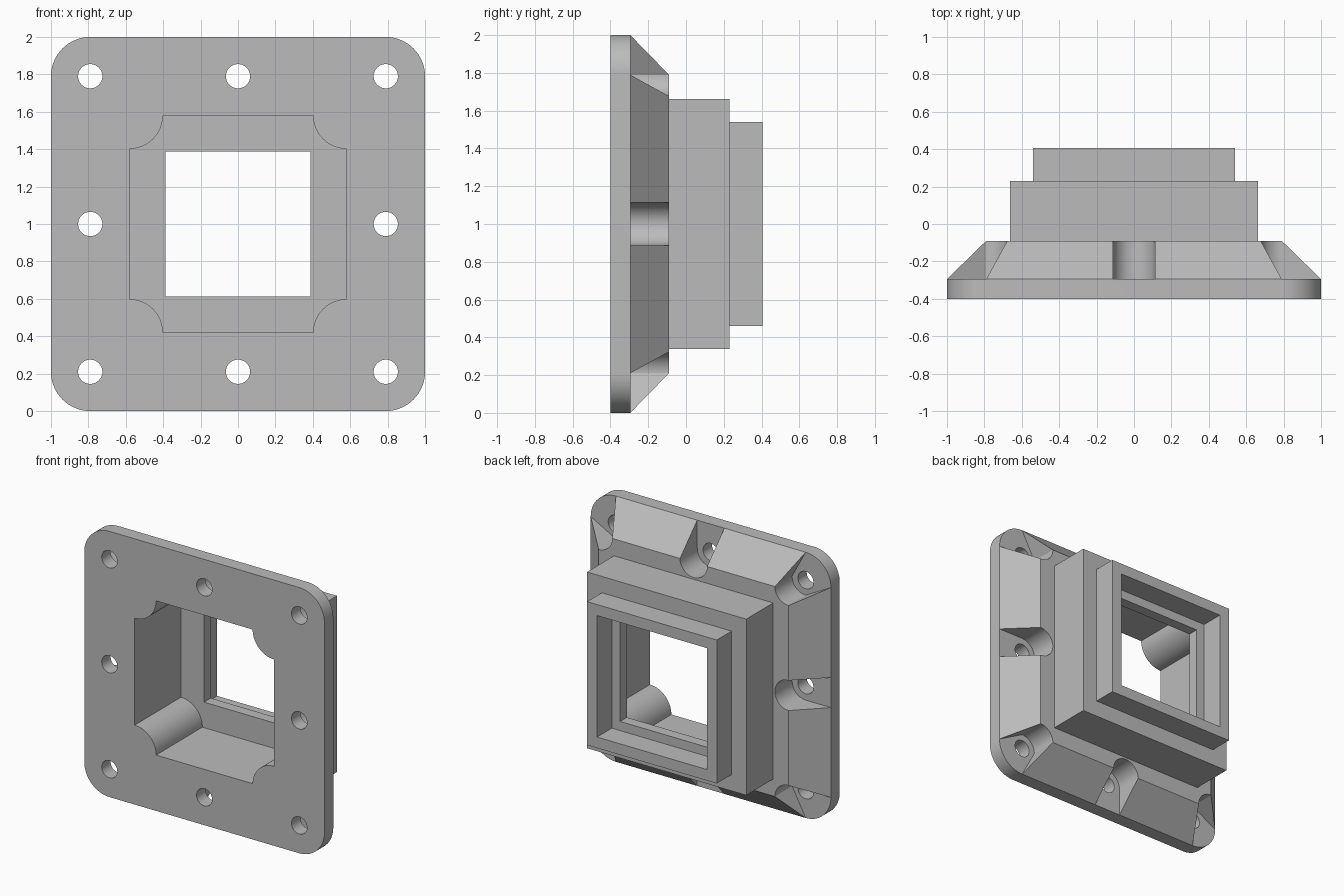
import bpy, bmesh
from math import cos, sin, pi, radians

if "Cube" in bpy.data.objects:
    bpy.data.objects.remove(bpy.data.objects["Cube"])

CENTRE_Z = 1.0
HOLE = 0.79        # bolt spacing from the centre
POCKET_R = 0.113   # clearance radius round each bolt
FRONT, PLATE, RIM, STEP, BACK = -0.4, -0.295, -0.09, 0.23, 0.405

grey = bpy.data.materials.new("grey")
grey.use_nodes = True
colour = (0.5, 0.5, 0.5, 1)
grey.diffuse_color = colour
grey.node_tree.nodes["Principled BSDF"].inputs["Base Color"].default_value = colour


def arc(cx, cz, r, start, end, n=16):
    """Points along an arc, angles in degrees."""
    angles = [radians(start + (end - start) * i / n) for i in range(n + 1)]
    return [(cx + r * cos(a), cz + r * sin(a)) for a in angles]


def square(h):
    return [(-h, -h), (h, -h), (h, h), (-h, h)]


def turned(points, quarter):
    """Rotate an outline by quarter turns."""
    for _ in range(quarter):
        points = [(-z, x) for x, z in points]
    return points


def prism(name, outline, y0, y1, taper=1.0):
    """Extrude an x-z outline from y0 to y1, scaling the far end."""
    bm = bmesh.new()
    near = [bm.verts.new((x, y0, z + CENTRE_Z)) for x, z in outline]
    far = [bm.verts.new((x * taper, y1, z * taper + CENTRE_Z)) for x, z in outline]
    bm.faces.new(near)
    bm.faces.new(far)
    for i in range(len(near)):
        j = (i + 1) % len(near)
        bm.faces.new((near[i], near[j], far[j], far[i]))
    bmesh.ops.recalc_face_normals(bm, faces=bm.faces)
    mesh = bpy.data.meshes.new(name)
    bm.to_mesh(mesh)
    bm.free()
    obj = bpy.data.objects.new(name, mesh)
    bpy.context.collection.objects.link(obj)
    mesh.materials.append(grey)
    return obj


def combine(target, tool, operation):
    """Apply a boolean and discard the tool."""
    mod = target.modifiers.new("boolean", 'BOOLEAN')
    mod.operation, mod.solver, mod.object = operation, 'EXACT', tool
    bpy.context.view_layer.objects.active = target
    bpy.ops.object.modifier_apply(modifier=mod.name)
    bpy.data.objects.remove(tool)


# Sloped skirt behind the mounting plate
skirt = prism("skirt", square(1.0), PLATE, RIM, taper=HOLE)

# Bolt clearances: round-ended side slots and flared corner pockets
slot = [(POCKET_R, 1.1)] + arc(0, HOLE, POCKET_R, 0, -180) + [(-POCKET_R, 1.1)]
pocket = (arc(HOLE, HOLE, POCKET_R, 180, 270)
          + [(1.0, HOLE), (1.1, HOLE), (1.1, 1.1), (HOLE, 1.1), (HOLE, 1.0)])
for q in range(4):
    for outline in (slot, pocket):
        combine(skirt, prism("clearance", turned(outline, q), PLATE - 0.05, 0.0), 'DIFFERENCE')

# Rounded mounting plate joined with the skirt, housing and rear collar
corner = arc(HOLE, HOLE, 1.0 - HOLE, 0, 90)
plate_outline = [p for q in range(4) for p in turned(corner, q)]
flange = prism("flange_housing", plate_outline, FRONT, PLATE)
combine(flange, skirt, 'UNION')
combine(flange, prism("housing", square(0.663), PLATE - 0.03, STEP), 'UNION')
combine(flange, prism("rear_collar", square(0.54), STEP - 0.05, BACK), 'UNION')

# Front cavity with scalloped corners, lip opening and rear recess
scallop = arc(0.58, 0.58, 0.178, 270, 180)
cavity = [p for q in range(4) for p in turned(scallop, q)]
combine(flange, prism("cavity", cavity, FRONT - 0.1, 0.15), 'DIFFERENCE')
combine(flange, prism("opening", square(0.388), 0.1, BACK + 0.1), 'DIFFERENCE')
combine(flange, prism("rear_recess", square(0.457), STEP, BACK + 0.1), 'DIFFERENCE')

# Eight bolt holes
for q in range(4):
    for x in (0, HOLE):
        cx, cz = turned([(x, HOLE)], q)[0]
        hole = arc(cx, cz, 0.065, 0, 360, 32)[:-1]
        combine(flange, prism("bolt_hole", hole, FRONT - 0.1, 0.0), 'DIFFERENCE')

# Smooth curved walls, keep edges sharp
bpy.ops.object.select_all(action='DESELECT')
flange.select_set(True)
bpy.context.view_layer.objects.active = flange
bpy.ops.object.shade_smooth_by_angle(angle=radians(25))
